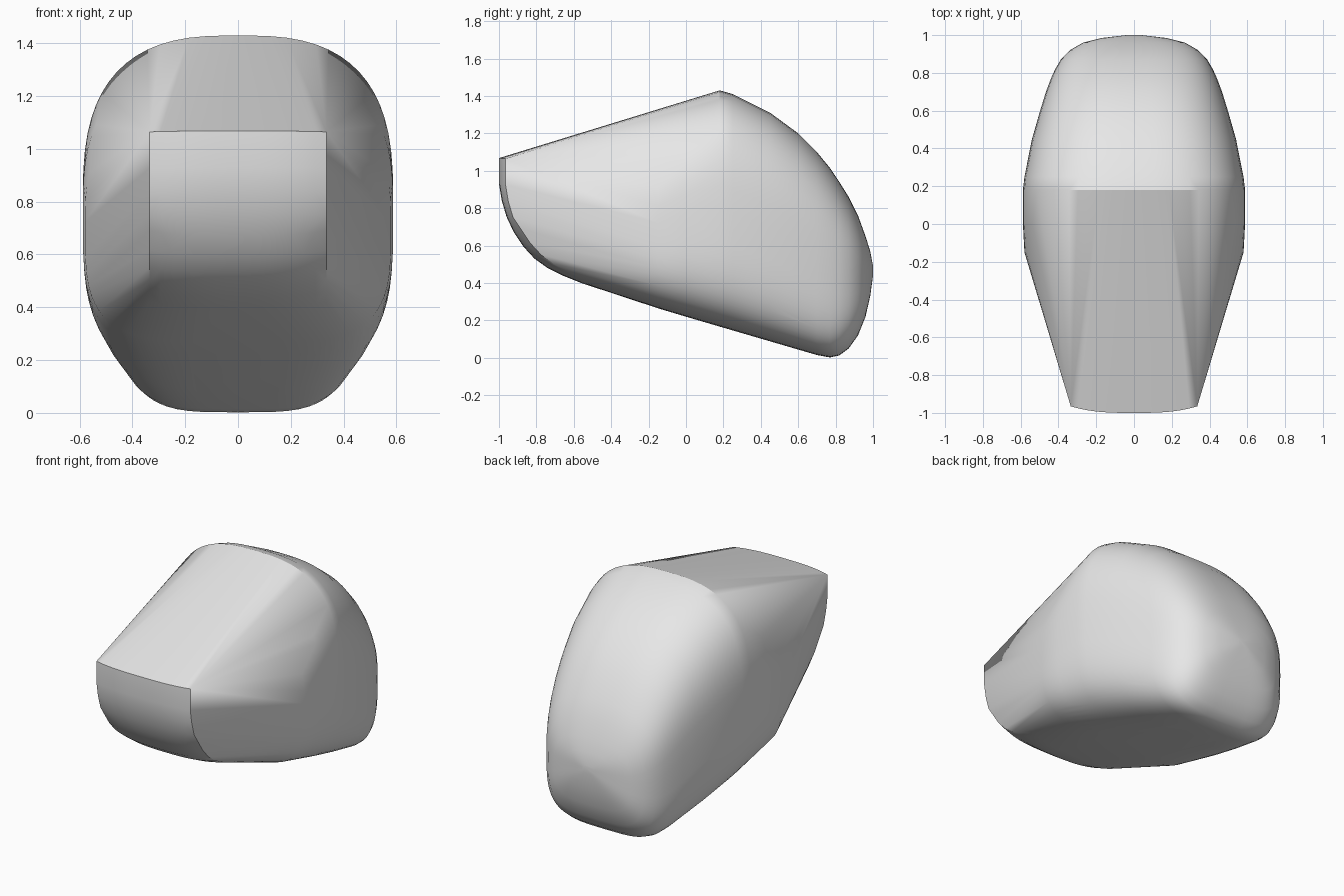
import bpy
import bmesh
from math import cos, sin, pi

cube = bpy.data.objects.get("Cube")
if cube:
    bpy.data.objects.remove(cube, do_unlink=True)

SEGMENTS = 64
LIP_WIDTH = 0.335

# Cross-sections of the rounded rear shell: y, top z, bottom z, half width
SECTIONS = [
    (-0.15, 1.18, 0.265, 0.58),
    (0, 1.32, 0.22, 0.588),
    (0.18, 1.43, 0.167, 0.588),
    (0.25, 1.41, 0.147, 0.58),
    (0.45, 1.31, 0.088, 0.54),
    (0.6, 1.2, 0.045, 0.497),
    (0.7, 1.1, 0.015, 0.466),
    (0.77, 1.015, 0.002, 0.44),
    (0.82, 0.94, 0.013, 0.417),
    (0.87, 0.86, 0.05, 0.388),
    (0.92, 0.76, 0.12, 0.34),
    (0.96, 0.65, 0.22, 0.27),
    (0.985, 0.57, 0.33, 0.17),
    (1, 0.49, 0.44, 0.04),
]

# Side profile of the curved front panel: y, z
FRONT = [(-1, 1.068), (-1, 0.93), (-0.985, 0.84), (-0.96, 0.755), (-0.92, 0.67),
         (-0.87, 0.595), (-0.81, 0.53), (-0.74, 0.48), (-0.66, 0.44), (-0.56, 0.4)]


def section(y, top, bottom, width):
    """Squared oval, fuller in its lower half."""
    mid, half = (top + bottom) / 2, (top - bottom) / 2
    for i in range(SEGMENTS):
        c, s = cos(2 * pi * i / SEGMENTS), sin(2 * pi * i / SEGMENTS)
        power = 2 / (2.8 if s > 0 else 3.8)
        x = width * abs(c) ** power * (1 if c > 0 else -1)
        z = half * abs(s) ** power * (1 if s > 0 else -1)
        yield x, y, mid + z


def front_row(y, z):
    """Row across the front panel, bowed gently forward in the middle."""
    steps = 8
    for i in range(-steps, steps + 1):
        t = i / steps
        bow = 0.035 * abs(t) ** 3
        yield LIP_WIDTH * t, y + bow, z + bow * (0.6 if z < 0.7 else -0.1)


# The body is the taut skin around the shell sections and the front panel
bm = bmesh.new()
for row in SECTIONS:
    for co in section(*row):
        bm.verts.new(co)
for row in FRONT:
    for co in front_row(*row):
        bm.verts.new(co)
bmesh.ops.remove_doubles(bm, verts=bm.verts[:], dist=0.0005)
hull = bmesh.ops.convex_hull(bm, input=bm.verts[:], use_existing_faces=False)
unused = set(hull["geom_interior"]) | set(hull["geom_unused"])
bmesh.ops.delete(bm, geom=[v for v in unused if isinstance(v, bmesh.types.BMVert)],
                 context="VERTS")
bmesh.ops.recalc_face_normals(bm, faces=bm.faces[:])

mesh = bpy.data.meshes.new("rounded_body")
bm.to_mesh(mesh)
bm.free()
body = bpy.data.objects.new("rounded_body", mesh)
bpy.context.collection.objects.link(body)

# Single plain grey finish
grey = bpy.data.materials.new("light_grey")
grey.use_nodes = True
colour = (0.8, 0.8, 0.8, 1)
grey.diffuse_color = colour
grey.node_tree.nodes["Principled BSDF"].inputs["Base Color"].default_value = colour
mesh.materials.append(grey)

bpy.ops.object.select_all(action="DESELECT")
body.select_set(True)
bpy.context.view_layer.objects.active = body
bpy.ops.object.shade_smooth_by_angle(angle=pi / 6)
